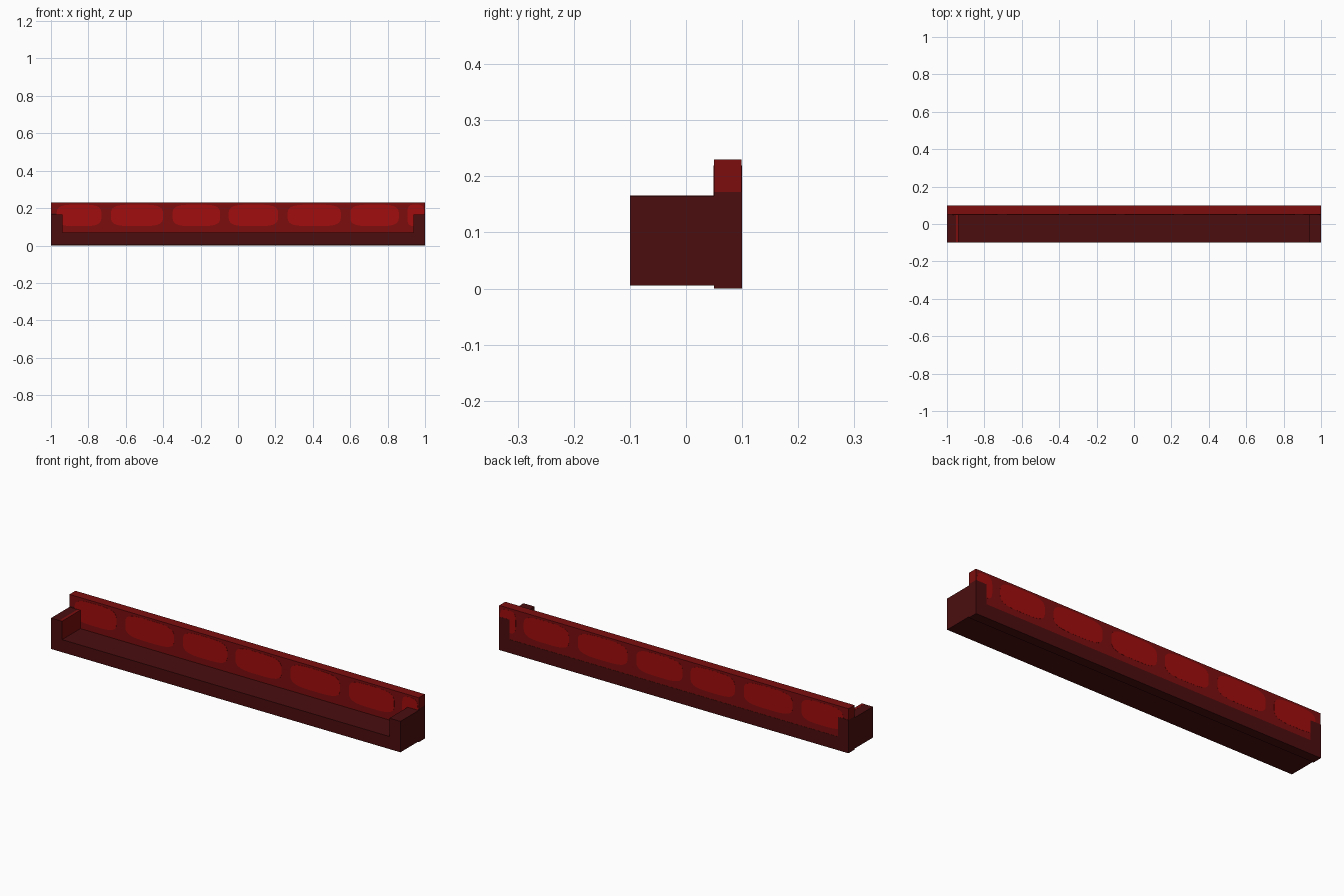
import bpy, bmesh, math

if "Cube" in bpy.data.objects:
    bpy.data.objects.remove(bpy.data.objects["Cube"])


def material(name, rgb):
    m = bpy.data.materials.new(name)
    m.diffuse_color = (*rgb, 1.0)
    m.use_nodes = True
    m.node_tree.nodes["Principled BSDF"].inputs["Base Color"].default_value = m.diffuse_color
    return m


DARK = material("dark maroon", (0.07, 0.004, 0.0045))
MID = material("deep red", (0.2, 0.004, 0.0045))
BRIGHT = material("bright red", (0.36, 0.004, 0.004))


def extrude_profile(name, points, y0, y1, mats):
    """Extrude an (x, z) outline from y0 to y1."""
    bm = bmesh.new()
    face = bm.faces.new([bm.verts.new((x, y0, z)) for x, z in points])
    ext = bmesh.ops.extrude_face_region(bm, geom=[face])
    verts = [g for g in ext["geom"] if isinstance(g, bmesh.types.BMVert)]
    bmesh.ops.translate(bm, verts=verts, vec=(0, y1 - y0, 0))
    bmesh.ops.recalc_face_normals(bm, faces=bm.faces)
    me = bpy.data.meshes.new(name)
    bm.to_mesh(me)
    bm.free()
    for m in mats:
        me.materials.append(m)
    ob = bpy.data.objects.new(name, me)
    bpy.context.collection.objects.link(ob)
    return ob


def u_profile(bottom, floor, top, inner):
    return [(-1, bottom), (1, bottom), (1, top), (inner, top),
            (inner, floor), (-inner, floor), (-inner, top), (-1, top)]


def rounded_blob(x0, x1, z0, z1, n=32, power=3.6):
    pts = []
    for i in range(n):
        a = 2 * math.pi * (i + 0.5) / n
        c, s = math.cos(a), math.sin(a)
        px = math.copysign(abs(c) ** (2 / power), c)
        pz = math.copysign(abs(s) ** (2 / power), s)
        pts.append(((x0 + x1) / 2 + px * (x1 - x0) / 2,
                    (z0 + z1) / 2 + pz * (z1 - z0) / 2))
    return pts


# Front body: tray with raised ends; left inner wall is red
body = extrude_profile("tray_body", u_profile(0.005, 0.07, 0.165, 0.937),
                       -0.1, 0.05, [DARK, MID])
for p in body.data.polygons:
    if p.normal.x > 0.9 and p.center.x < 0:
        p.material_index = 1

# Red stripe on top of the left end
extrude_profile("end_stripe", [(-0.952, 0.164), (-0.937, 0.164),
                               (-0.937, 0.1655), (-0.952, 0.1655)],
                -0.1, 0.05, [MID])

# Back frame and the red panel that sits in it
extrude_profile("back_frame", u_profile(0.0, 0.07, 0.172, 0.94), 0.05, 0.1, [DARK])
extrude_profile("back_panel", [(-0.94, 0.07), (0.94, 0.07), (0.94, 0.172), (1, 0.172),
                               (1, 0.23), (-1, 0.23), (-1, 0.172), (-0.94, 0.172)],
                0.05, 0.099, [MID])

# Bright rounded patches on both faces of the panel
patches = [(-0.97, -0.73), (-0.68, -0.4), (-0.35, -0.095), (-0.05, 0.215),
           (0.265, 0.55), (0.6, 0.86), (0.905, 0.995)]
for i, (x0, x1) in enumerate(patches):
    outline = rounded_blob(x0, x1, 0.103, 0.219)
    extrude_profile(f"front_patch_{i + 1}", outline, 0.049, 0.0505, [BRIGHT])
    extrude_profile(f"back_patch_{i + 1}", outline, 0.0985, 0.0996, [BRIGHT])
